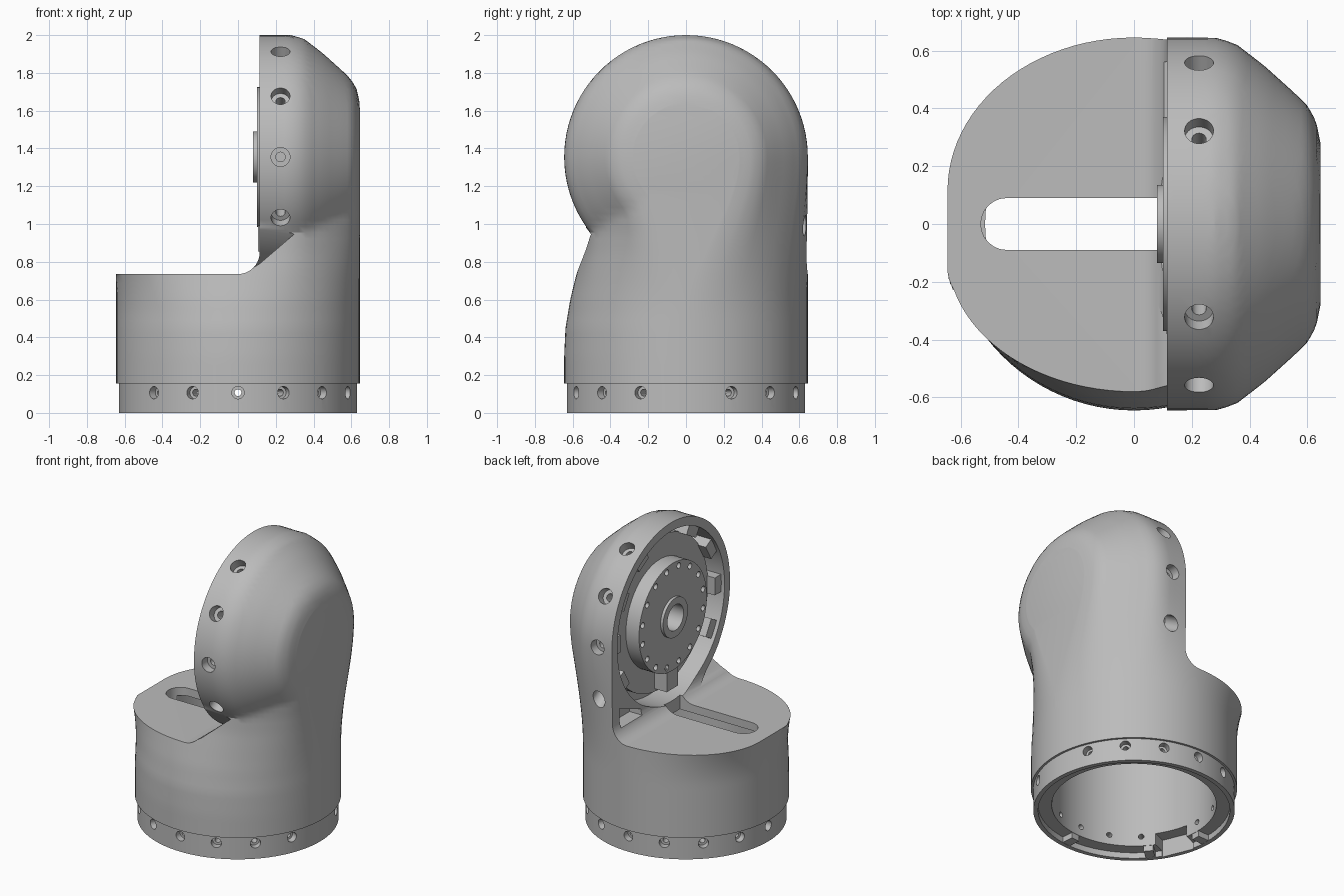
import bpy, bmesh
from math import sin, cos, pi, sqrt, radians
from mathutils import Vector, Matrix

cube = bpy.data.objects.get("Cube")
if cube:
    bpy.data.objects.remove(cube)

R = 0.645          # main radius
ZC = 1.355         # height of the joint axis
FACE = 0.115       # x of the flat joint face

grey = bpy.data.materials.new("plain_grey")
grey.use_nodes = True
grey.diffuse_color = (0.5, 0.5, 0.5, 1)
for node in grey.node_tree.nodes:
    if node.type == 'BSDF_PRINCIPLED':
        node.inputs["Base Color"].default_value = (0.5, 0.5, 0.5, 1)


def make(name, bm):
    bmesh.ops.recalc_face_normals(bm, faces=bm.faces)
    mesh = bpy.data.meshes.new(name)
    bm.to_mesh(mesh)
    bm.free()
    mesh.materials.append(grey)
    obj = bpy.data.objects.new(name, mesh)
    bpy.context.collection.objects.link(obj)
    return obj


def rods(name, ends, radius, sides=32):
    """Cylinders between pairs of points, as one mesh."""
    bm = bmesh.new()
    for a, b in ends:
        a, b = Vector(a), Vector(b)
        rot = (b - a).to_track_quat('Z', 'Y').to_matrix().to_4x4()
        bmesh.ops.create_cone(bm, cap_ends=True, segments=sides, radius1=radius, radius2=radius,
                              depth=(b - a).length, matrix=Matrix.Translation((a + b) / 2) @ rot)
    return make(name, bm)


def boxes(name, size, matrices):
    bm = bmesh.new()
    for m in matrices:
        bmesh.ops.create_cube(bm, size=1, matrix=m @ Matrix.Diagonal((*size, 1)))
    return make(name, bm)


def prism(name, points, lo, hi, place):
    """Extrude a flat outline; place(u, v, depth) gives the 3D point."""
    bm = bmesh.new()
    rows = [[bm.verts.new(place(u, v, d)) for u, v in points] for d in (lo, hi)]
    bm.faces.new(rows[0])
    bm.faces.new(rows[1])
    for i in range(len(points)):
        bm.faces.new((rows[0][i - 1], rows[0][i], rows[1][i], rows[1][i - 1]))
    return make(name, bm)


def boolean(obj, tool, operation='DIFFERENCE'):
    mod = obj.modifiers.new("bool", 'BOOLEAN')
    mod.operation, mod.object, mod.solver = operation, tool, 'EXACT'
    bpy.context.view_layer.objects.active = obj
    bpy.ops.object.modifier_apply(modifier=mod.name)
    bpy.data.objects.remove(tool)


def interp(table, x):
    for (x0, y0), (x1, y1) in zip(table, table[1:]):
        if x <= x1:
            return y0 + (y1 - y0) * max(0, x - x0) / (x1 - x0)
    return table[-1][1]


# Housing: cylinder below blending into a domed round joint above
dome = [(0.28, R), (0.35, 0.625), (0.45, 0.548), (0.55, 0.458), (0.6, 0.41), (0.63, 0.355), (R, 0.28)]
dome_back = [(r, x) for x, r in reversed(dome)]
waist = [(0.3, R), (0.45, 0.638), (0.6, 0.613), (0.735, 0.58), (0.85, 0.55), (0.95, 0.532), (1.05, 0.53)]


def half_widths(x, z):
    pod = sqrt(max(0, interp(dome, x) ** 2 - (z - ZC) ** 2))
    if z >= ZC:
        return pod, pod
    t = min(1, (ZC - z) / 0.85)
    t = t * t * (3 - 2 * t)
    w = (1 - t) * interp(dome, x) + t * sqrt(max(0, R * R - x * x))
    return w, max(pod, w * interp(waist, z) / R)


levels = [0.155 + (ZC - 0.155) * i / 36 for i in range(36)]
levels += [ZC + R * sin(pi / 2 * i / 24) for i in range(25)]
bm = bmesh.new()
rings, N = [], 48
for z in levels:
    x_max = interp(dome_back, abs(z - ZC)) if z > ZC else R
    xs = [-R + (x_max + R) * (1 - cos(pi * i / N)) / 2 for i in range(N + 1)]
    ws = [half_widths(x, z) for x in xs]
    ring = [(x, w[0], z) for x, w in zip(xs, ws)]
    ring += [(x, -w[1], z) for x, w in reversed(list(zip(xs, ws)))]
    rings.append([bm.verts.new(p) for p in ring])
bm.faces.new(rings[0])
for a, b in zip(rings, rings[1:]):
    for i in range(len(a)):
        bm.faces.new((a[i - 1], a[i], b[i], b[i - 1]))
bmesh.ops.remove_doubles(bm, verts=bm.verts, dist=0.0004)
bmesh.ops.dissolve_degenerate(bm, edges=bm.edges, dist=0.0001)
housing = make("housing", bm)

# Step in front of the joint face, with a fillet at its foot
along_y = lambda u, v, d: (u, d, v)
along_z = lambda u, v, d: (u, v, d)
along_x = lambda u, v, d: (d, u, v)
fillet = [(FACE * sin(pi / 2 * i / 10), 0.735 + FACE * (1 - cos(pi / 2 * i / 10))) for i in range(11)]
boolean(housing, prism("step_cut", [(-1, 0.735)] + fillet + [(FACE, 2.2), (-1, 2.2)], -1, 1, along_y))

# Undercut beneath the rim on the front side
under = prism("under_cut", [(0.05, 0.75), (FACE, 0.79), (0.36, 1.0), (0.36, 1.3), (0.05, 1.3)],
              -0.8, -0.05, along_y)
boolean(under, rods("rim_keep", [((-1, 0, ZC), (1, 0, ZC))], R + 0.003, 128))
boolean(housing, under)

# Hollow base and the cable slot in its top
boolean(housing, rods("bore_cut", [((0, 0, -0.2), (0, 0, 0.68))], 0.515, 96))
slot = [(-0.44 - 0.09 * sin(pi * i / 12), 0.09 * cos(pi * i / 12)) for i in range(13)]
boolean(housing, prism("slot_cut", slot + [(0.11, -0.09), (0.11, 0.09)], 0.55, 0.9, along_z))

# Joint pocket, its deeper outer groove and the corner pocket
boolean(housing, rods("pocket_cut", [((0.02, 0, ZC), (0.2, 0, ZC))], 0.585, 96))
groove = rods("groove_cut", [((0.15, 0, ZC), (0.28, 0, ZC))], 0.5851, 96)
boolean(groove, rods("groove_core", [((0.1, 0, ZC), (0.4, 0, ZC))], 0.525, 96))
boolean(housing, groove)
boolean(housing, prism("corner_cut", [(0.56, 0.8), (0.56, 0.93), (0.33, 0.84), (0.33, 0.8)], 0, 0.2, along_x))

# Screw bosses and radial screw holes round the joint
angles = [radians(a) for a in (-30, 0, 30, 60, 120, 150, 180, 210)]


def joint(a, r, x=0.225):
    return (x, r * cos(a), ZC + r * sin(a))


boolean(housing, boxes("bosses", (0.15, 0.09, 0.12),
        [Matrix.Translation(joint(a, 0.56, 0.215)) @ Matrix.Rotation(a, 4, 'X') for a in angles]), 'UNION')
boolean(housing, rods("hole_cut", [(joint(a, 0.585), joint(a, 0.8)) for a in angles], 0.05))
boolean(housing, rods("bolt_cut", [(joint(a, 0.5), joint(a, 0.7)) for a in angles], 0.025))

# Base ring: lathed section with a lip at the bottom
section = [(0.515, 0.155), (0.515, 0.04), (0.6, 0.04), (0.6, 0), (0.63, 0), (0.63, 0.155)]
bm = bmesh.new()
S = 96
cols = [[bm.verts.new((r * cos(2 * pi * k / S), r * sin(2 * pi * k / S), z)) for r, z in section]
        for k in range(S)]
for k in range(S):
    for i in range(len(section)):
        bm.faces.new((cols[k - 1][i - 1], cols[k - 1][i], cols[k][i], cols[k][i - 1]))
base_ring = make("base_ring", bm)


def around(a, r, z=0.107):
    return (r * cos(a), r * sin(a), z)


def turned(degrees, r, z):
    a = radians(degrees)
    return Matrix.Translation(around(a, r, z)) @ Matrix.Rotation(a, 4, 'Z')


bolts = [2 * pi * k / 16 for k in range(16) if k not in (0, 9)]
boolean(base_ring, rods("ring_hole_cut", [(around(a, 0.585), around(a, 0.7)) for a in bolts], 0.033, 24))
boolean(base_ring, rods("ring_bolt_cut", [(around(a, 0.45), around(a, 0.65)) for a in bolts], 0.018, 24))
boolean(base_ring, boxes("ring_notch_cut", (0.12, 0.22, 0.22), [turned(202.5, 0.54, 0.01)]))
ring_tabs = boxes("ring_tabs", (0.09, 0.06, 0.05), [turned(a, 0.562, 0.026) for a in (275, 220, 182)])

# Output plate with bolt circle, cable tab and hub
plate = rods("output_plate", [((0.1, 0, ZC), (0.21, 0, ZC))], 0.37, 96)
circle = [2 * pi * (k + 0.5) / 16 for k in range(16)]
boolean(plate, rods("plate_hole_cut", [(joint(a, 0.335, 0.05), joint(a, 0.335, 0.15)) for a in circle], 0.02, 20))
boolean(plate, rods("plate_bore_cut", [((0, 0, ZC), (0.19, 0, ZC))], 0.09, 48))
hub = rods("hub", [((0.08, 0, ZC), (0.18, 0, ZC))], 0.135, 64)
boolean(hub, rods("hub_bore_cut", [((0, 0, ZC), (0.3, 0, ZC))], 0.088, 48))
tab = boxes("cable_tab", (0.1, 0.12, 0.16), [Matrix.Translation((0.155, 0, 0.935))])

# Smooth round surfaces, keep edges sharp
bpy.ops.object.select_all(action='DESELECT')
for obj in (housing, base_ring, ring_tabs, plate, hub, tab):
    obj.select_set(True)
bpy.context.view_layer.objects.active = housing
bpy.ops.object.shade_smooth_by_angle(angle=radians(30))
